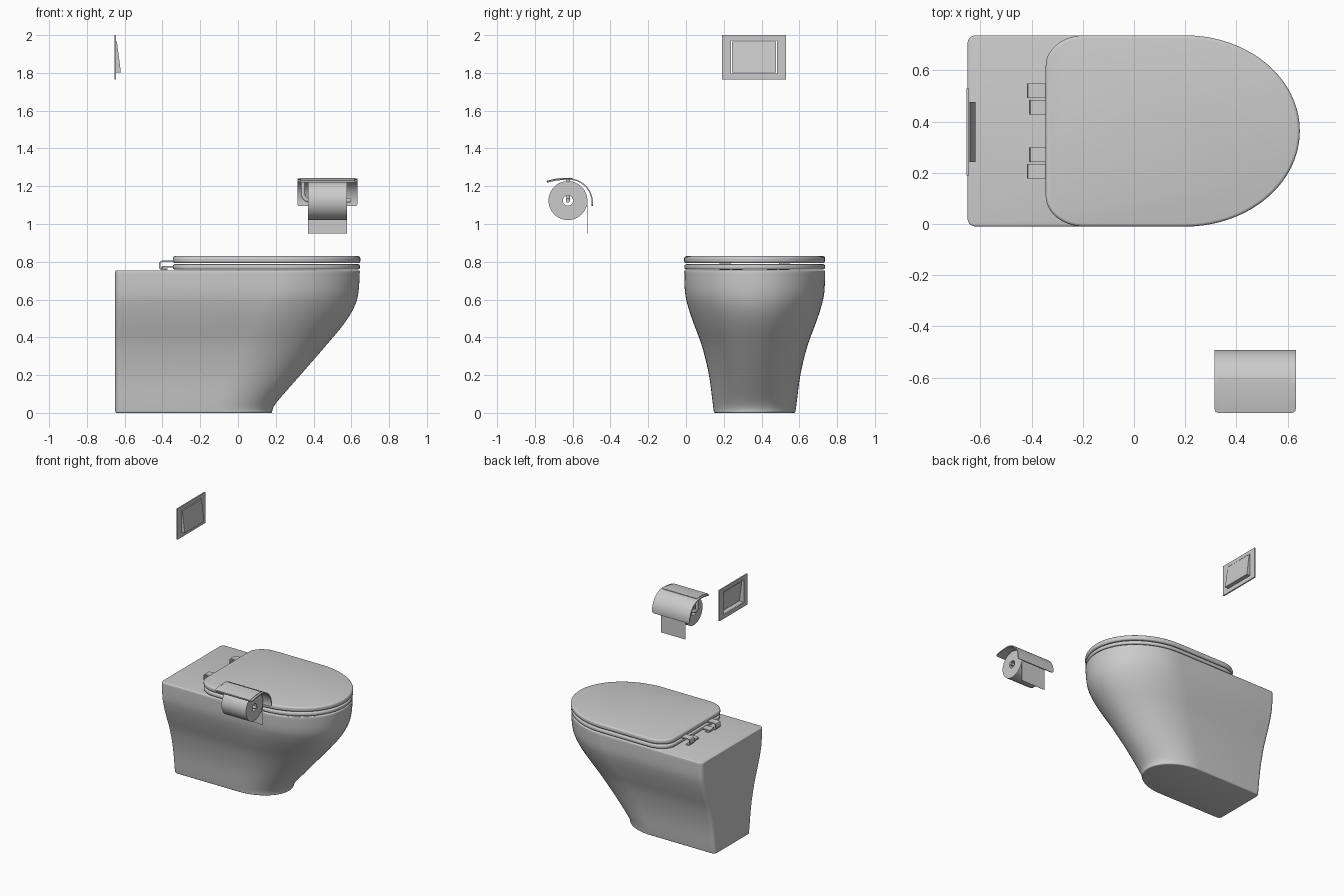
import bpy, bmesh
from math import sin, cos, pi, radians
from mathutils import Vector

if "Cube" in bpy.data.objects:
    bpy.data.objects.remove(bpy.data.objects["Cube"])

CY = 0.3635  # toilet centre line in y


def finish(name, bm, bevel=0.0, segs=3, limit=50):
    """Bevel the hard edges, turn the bmesh into a smooth-by-angle object."""
    bmesh.ops.recalc_face_normals(bm, faces=bm.faces)
    if bevel:
        hard = [e for e in bm.edges if len(e.link_faces) == 2
                and e.calc_face_angle(0) > radians(limit)]
        bmesh.ops.bevel(bm, geom=hard, offset=bevel, segments=segs,
                        profile=0.5, affect='EDGES', clamp_overlap=True)
    me = bpy.data.meshes.new(name)
    bm.to_mesh(me)
    bm.free()
    ob = bpy.data.objects.new(name, me)
    bpy.context.collection.objects.link(ob)
    bpy.ops.object.select_all(action='DESELECT')
    ob.select_set(True)
    bpy.context.view_layer.objects.active = ob
    bpy.ops.object.shade_smooth_by_angle(angle=radians(35))
    return ob


def loft(rings, caps=True, closed=False):
    """Skin a list of equal-length point rings."""
    bm = bmesh.new()
    vs = [[bm.verts.new(p) for p in r] for r in rings]
    n = len(vs[0])
    pairs = list(zip(vs, vs[1:])) + ([(vs[-1], vs[0])] if closed else [])
    for a, b in pairs:
        for i in range(n):
            j = (i + 1) % n
            bm.faces.new((a[i], a[j], b[j], b[i]))
    if caps:
        bm.faces.new(vs[0])
        bm.faces.new(vs[-1])
    return bm


def outline(z, back, front, half, nose, rx, ry, n=40, m=8):
    """D-shaped plan: elliptical nose, straight sides, rounded back corners."""
    pts = []
    for i in range(n + 1):
        t = -pi / 2 + pi * i / n
        pts.append((nose + (front - nose) * cos(t), half * sin(t)))
    corner = [(back + rx + rx * cos(t), half - ry + ry * sin(t))
              for t in (pi / 2 + pi / 2 * i / m for i in range(m + 1))]
    pts += corner + [(x, -y) for x, y in reversed(corner)]
    return [Vector((x, CY + y, z)) for x, y in pts]


def catmull(keys, steps):
    """Smooth interpolation through rows of numbers."""
    k = [keys[0]] + keys + [keys[-1]]
    out = []
    for i in range(1, len(k) - 2):
        for s in range(steps):
            t = s / steps
            out.append([0.5 * (2 * b + (c - a) * t + (2 * a - 5 * b + 4 * c - d) * t * t
                               + (3 * b - a - 3 * c + d) * t ** 3)
                        for a, b, c, d in zip(*k[i - 1:i + 3])])
    return out + [list(keys[-1])]


def ribbon(name, axis, path, lo, hi, thick, bevel=0.0):
    """Strip of given thickness along a 2D path, extruded between lo and hi."""
    p = [Vector(q) for q in path]
    left, right = [], []
    for i, q in enumerate(p):
        d = (p[min(i + 1, len(p) - 1)] - p[max(i - 1, 0)]).normalized()
        nrm = Vector((-d.y, d.x)) * thick / 2
        left.append(q + nrm)
        right.append(q - nrm)
    prof = left + right[::-1]
    put = (lambda a, q: (a, q.x, q.y)) if axis == 'x' else (lambda a, q: (q.x, a, q.y))
    return finish(name, loft([[put(a, q) for q in prof] for a in (lo, hi)]), bevel, 2)


# Bowl body: height, front x, half width, start of nose
keys = [(0.0, .18, .215, -.10), (.05, .2, .222, -.10), (.2, .33, .242, -.04),
        (.35, .46, .278, .03), (.47, .56, .322, .09), (.56, .615, .352, .14),
        (.64, .638, .369, .18), (.755, .645, .373, .2)]
body = [outline(z, -.65, f, h, s, .03, .03) for z, f, h, s in catmull(keys, 4)]
finish("bowl_body", loft(body), 0.016)

# Seat and lid
for name, z0, z1, grow, bev in (("seat", .76, .787, 0, .008), ("lid", .793, .83, .003, .012)):
    rings = [outline(z, -.345, .645 + grow, .372 + grow / 2, .2, .15, .12, m=14) for z in (z0, z1)]
    finish(name, loft(rings), bev)

# Hinge straps, mirrored about the centre line
for side, s in (("right", -1), ("left", 1)):
    for kind, off, x, top in (("lid", .157, -.414, .802), ("seat", .093, -.404, .774)):
        r = min(.012, (top - .758) / 2)
        path = [(-.31, top), (x + r, top), (x + .3 * r, top - .3 * r), (x, top - r),
                (x, .762 + r * .5), (x + .006, .76), (x + .03, .76)]
        y = CY + s * off
        ribbon(f"{kind}_hinge_{side}", 'y', path, y - .028, y + .028, .009)

# Flush plate frame
def rect(x, y0, y1, z0, z1):
    return [(x, y0, z0), (x, y1, z0), (x, y1, z1), (x, y0, z1)]

outer, inner = (.19, .53, 1.765, 2.0), (.238, .482, 1.797, 1.972)
finish("flush_plate_frame", loft([rect(-.655, *outer), rect(-.645, *outer),
                                  rect(-.645, *inner), rect(-.655, *inner)], False, True))

# Flush button: tilted hollow shell, open at the back
front = [(-.62, .243, 1.802), (-.62, .477, 1.802), (-.641, .477, 1.967), (-.641, .243, 1.967)]
front_in = [(-.625, .248, 1.807), (-.625, .472, 1.807), (-.646, .472, 1.962), (-.646, .248, 1.962)]
finish("flush_button", loft([rect(-.653, .243, .477, 1.802, 1.967), front,], False))
finish("flush_button_face", loft([front, front_in]))

# Paper roll
RY, RZ = -.625, 1.124
def circle(x, r, n=48):
    return [(x, RY + r * cos(2 * pi * i / n), RZ + r * sin(2 * pi * i / n)) for i in range(n)]

finish("paper_roll", loft([circle(.37, .103), circle(.577, .103),
                           circle(.577, .027), circle(.37, .027)], False, True))
ribbon("paper_sheet", 'x', [(RY + .1025, RZ), (RY + .1025, .95)], .37, .577, .002)

# Curved cover over the roll with a flat mounting tail
arc = [(-.622 + .126 * cos(t), 1.112 + .126 * sin(t))
       for t in (radians(100 - 108 * i / 20) for i in range(21))]
cover = ribbon("roll_cover", 'x', [(-.737, 1.222), (-.70, 1.231), (-.66, 1.236)] + arc,
               .315, .632, .007)
bm = bmesh.new()
bm.from_mesh(cover.data)
ends = [e for e in bm.edges if abs(e.verts[0].co.x - e.verts[1].co.x) < .01 and e.calc_length() < .009
        and (max(v.co.z for v in e.verts) < 1.105 or max(v.co.y for v in e.verts) < -.73)]
bmesh.ops.bevel(bm, geom=ends, offset=.015, segments=4, profile=.5, affect='EDGES')
bm.to_mesh(cover.data)
bm.free()
ribbon("cover_mount", 'x', [(-.735, 1.226), (-.67, 1.24), (-.60, 1.24)], .33, .617, .008)

# Wire arm carrying the roll
cu = bpy.data.curves.new("roll_arm", 'CURVE')
cu.dimensions = '3D'
cu.bevel_depth = .011
cu.bevel_resolution = 3
cu.use_fill_caps = True
sp = cu.splines.new('POLY')
bend = [(.38 - .035 * cos(t), RY, RZ + .035 - .035 * sin(t))
        for t in (pi / 2 * i / 8 for i in range(9))]
pts = [(.345, RY, 1.235)] + bend + [(.595, RY, RZ)]
sp.points.add(len(pts) - 1)
for p, c in zip(sp.points, pts):
    p.co = (*c, 1)
bpy.context.collection.objects.link(bpy.data.objects.new("roll_arm", cu))
